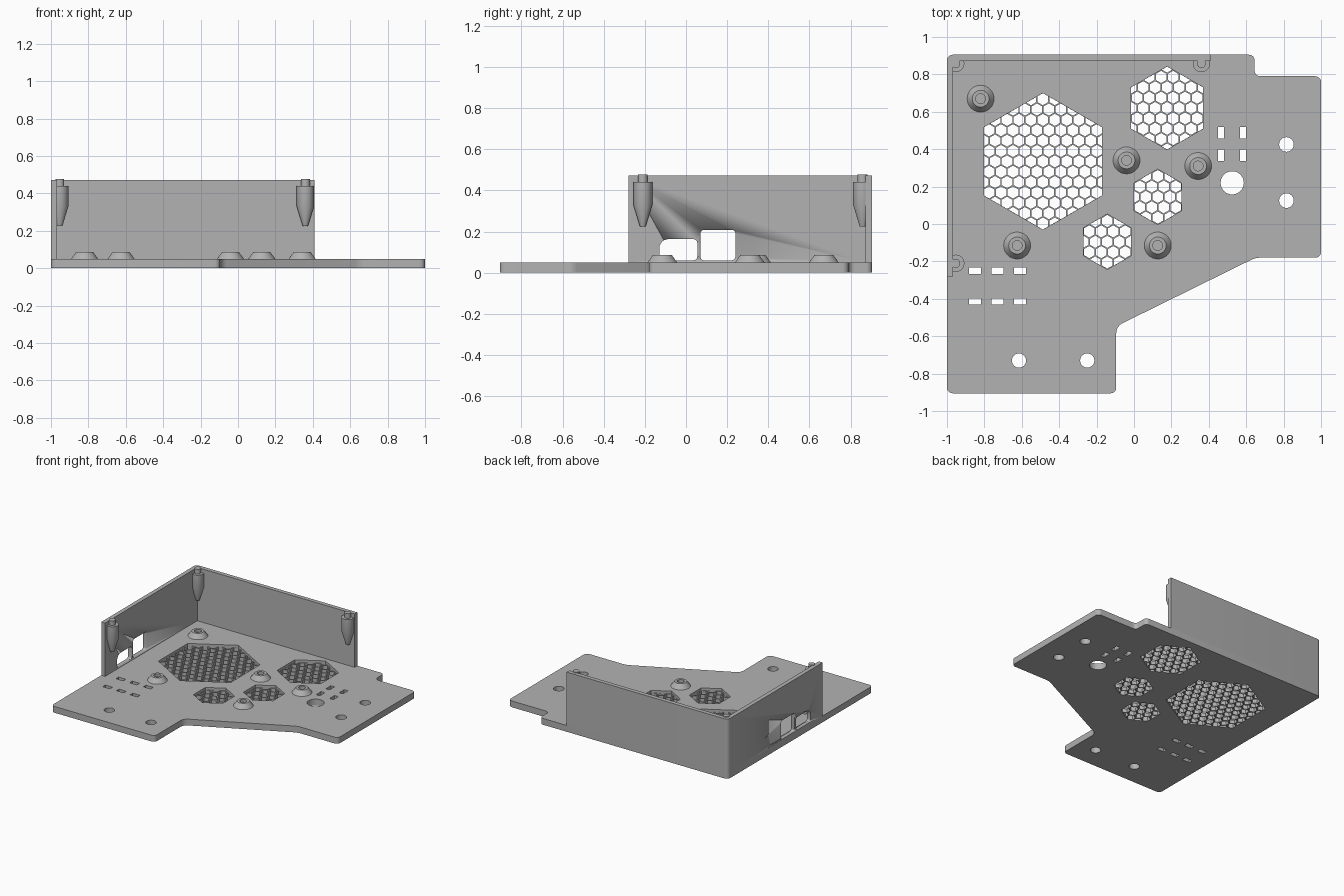
import bpy, bmesh
from math import sin, cos, pi, radians, sqrt
from mathutils import Vector, Matrix

if "Cube" in bpy.data.objects:
    bpy.data.objects.remove(bpy.data.objects["Cube"])

PLATE = 0.05
WALL_TOP = 0.472
GRILLE = 0.03

grey = bpy.data.materials.new("plain grey")
grey.use_nodes = True
grey.diffuse_color = (0.45, 0.45, 0.45, 1)
grey.node_tree.nodes["Principled BSDF"].inputs["Base Color"].default_value = grey.diffuse_color


def add_object(name, bm):
    mesh = bpy.data.meshes.new(name)
    bm.to_mesh(mesh)
    bm.free()
    mesh.materials.append(grey)
    ob = bpy.data.objects.new(name, mesh)
    bpy.context.collection.objects.link(ob)
    bpy.ops.object.select_all(action="DESELECT")
    ob.select_set(True)
    bpy.context.view_layer.objects.active = ob
    bpy.ops.object.shade_smooth_by_angle(angle=radians(30))
    return ob


def prism(name, loops, z0, z1, matrix=Matrix()):
    """Extrude an outline with holes, given as 2D loops."""
    curve = bpy.data.curves.new(name, "CURVE")
    curve.dimensions = "2D"
    curve.fill_mode = "BOTH"
    curve.extrude = (z1 - z0) / 2
    for loop in loops:
        spline = curve.splines.new("POLY")
        spline.points.add(len(loop) - 1)
        for point, (x, y) in zip(spline.points, loop):
            point.co = (x, y, 0, 1)
        spline.use_cyclic_u = True
    temp = bpy.data.objects.new(name, curve)
    bpy.context.collection.objects.link(temp)
    graph = bpy.context.evaluated_depsgraph_get()
    mesh = bpy.data.meshes.new_from_object(temp.evaluated_get(graph))
    bm = bmesh.new()
    bm.from_mesh(mesh)
    bpy.data.objects.remove(temp)
    bpy.data.curves.remove(curve)
    bpy.data.meshes.remove(mesh)
    bmesh.ops.remove_doubles(bm, verts=bm.verts, dist=1e-5)
    bmesh.ops.recalc_face_normals(bm, faces=bm.faces)
    bmesh.ops.transform(bm, verts=bm.verts,
                        matrix=matrix @ Matrix.Translation((0, 0, (z0 + z1) / 2)))
    return add_object(name, bm)


def rounded(corners, steps=6):
    """Replace each (x, y, radius) corner by a tangent arc."""
    result = []
    for i, (x, y, r) in enumerate(corners):
        p = Vector((x, y))
        a = (Vector(corners[i - 1][:2]) - p).normalized()
        b = (Vector(corners[(i + 1) % len(corners)][:2]) - p).normalized()
        if r == 0:
            result.append(tuple(p))
            continue
        half = a.angle(b) / 2
        centre = p + (a + b).normalized() * (r / sin(half))
        start = p + a * (r / sin(half) * cos(half)) - centre
        end = p + b * (r / sin(half) * cos(half)) - centre
        turn = start.angle_signed(end)
        for k in range(steps + 1):
            t = -turn * k / steps
            result.append((centre.x + start.x * cos(t) - start.y * sin(t),
                           centre.y + start.x * sin(t) + start.y * cos(t)))
    return result


def polygon(x, y, r, n=32):
    return [(x + r * sin(2 * pi * k / n), y + r * cos(2 * pi * k / n)) for k in range(n)]


def rectangle(x, y, w, h):
    return [(x + sx * w / 2, y + sy * h / 2) for sx, sy in ((-1, -1), (1, -1), (1, 1), (-1, 1))]


def clip(poly, centre, apothem):
    """Cut a convex polygon to a pointy-top hexagon."""
    for k in range(6):
        n = Vector((cos(k * pi / 3), sin(k * pi / 3)))
        cut = []
        for i, q in enumerate(poly):
            p = poly[i - 1]
            dp = (Vector(p) - centre).dot(n) - apothem
            dq = (Vector(q) - centre).dot(n) - apothem
            if dp * dq < 0:
                cut.append(tuple(Vector(p).lerp(Vector(q), dp / (dp - dq))))
            if dq <= 0:
                cut.append(q)
        poly = cut
    return poly


def area(poly):
    return abs(sum(poly[i - 1][0] * q[1] - q[0] * poly[i - 1][1] for i, q in enumerate(poly))) / 2


def lathe(name, profile, x, y, steps=32):
    bm = bmesh.new()
    verts = [bm.verts.new((r, 0, z)) for r, z in profile]
    edges = [bm.edges.new(pair) for pair in zip(verts, verts[1:])]
    bmesh.ops.spin(bm, geom=verts + edges, cent=(0, 0, 0), axis=(0, 0, 1),
                   angle=2 * pi, steps=steps, use_merge=True)
    bmesh.ops.remove_doubles(bm, verts=bm.verts, dist=1e-5)
    bmesh.ops.recalc_face_normals(bm, faces=bm.faces)
    bmesh.ops.translate(bm, verts=bm.verts, vec=(x, y, 0))
    return add_object(name, bm)


# Base plate with its openings
outline = rounded([(-1, 0.905, 0.03), (0.645, 0.905, 0.03), (0.645, 0.79, 0.03), (1, 0.79, 0.03),
                   (1, -0.18, 0.03), (0.65, -0.18, 0.12), (-0.095, -0.547, 0.06),
                   (-0.095, -0.905, 0.03), (-1, -0.905, 0.03)])
vents = {"large_vent": (-0.487, 0.335, 0.365), "back_vent": (0.177, 0.62, 0.222),
         "middle_vent": (0.127, 0.145, 0.148), "front_vent": (-0.143, -0.095, 0.148)}
holes = [polygon(*v, 6) for v in vents.values()]
holes += [polygon(0.815, y, 0.039) for y in (0.425, 0.125)]
holes += [polygon(x, -0.73, 0.038) for x in (-0.615, -0.25)]
holes.append(polygon(0.525, 0.22, 0.062))
holes += [rectangle(x, y, 0.033, 0.063) for x in (0.465, 0.582) for y in (0.488, 0.368)]
holes += [rectangle(x, y, 0.063, 0.033) for x in (-0.85, -0.73, -0.61) for y in (-0.25, -0.415)]
prism("base_plate", [outline] + holes, 0, PLATE)

# Honeycomb grilles set into the vents
PITCH, CELL = 0.064, 0.0325
for name, (cx, cy, r) in vents.items():
    loops = [polygon(cx, cy, r + 0.003, 6)]
    centre = Vector((cx, cy))
    for row in range(-8, 9):
        for col in range(-8, 9):
            x = cx + PITCH * (col + 0.5 * (row % 2))
            y = cy + PITCH * row * sqrt(3) / 2
            cell = clip(polygon(x, y, CELL, 6), centre, r * sqrt(3) / 2 - 0.0005)
            if len(cell) > 2 and area(cell) > 0.0001:
                loops.append(cell)
    prism(name + "_grille", loops, 0, GRILLE)

# Left and back walls, with two port windows through the left one
walls = prism("corner_walls", [rounded([
    (-1, -0.28, 0), (-0.967, -0.28, 0), (-0.967, 0.872, 0),
    (0.41, 0.872, 0), (0.41, 0.905, 0), (-1, 0.905, 0.03)])], PLATE, WALL_TOP)
side_on = Matrix(((0, 0, 1, 0), (1, 0, 0, 0), (0, 1, 0, 0), (0, 0, 0, 1)))
windows = [[(-0.13, 0.06, 0.02), (0.055, 0.06, 0.02), (0.055, 0.163, 0.02), (-0.13, 0.163, 0.045)],
           [(0.07, 0.06, 0.018), (0.24, 0.06, 0.018), (0.24, 0.208, 0.018), (0.07, 0.208, 0.018)]]
for window in windows:
    cutter = prism("window_cutter", [rounded(window)], -1.1, -0.9, side_on)
    cutter.hide_render = True
    bpy.context.view_layer.objects.active = walls
    cut = walls.modifiers.new("window", "BOOLEAN")
    cut.operation = "DIFFERENCE"
    cut.solver = "EXACT"
    cut.object = cutter
    bpy.ops.object.modifier_apply(modifier=cut.name)
    bpy.data.objects.remove(cutter)

# Pointed posts with locating pins, grown out of the walls
post = [(0, 0.225), (0.014, 0.225), (0.046, 0.33), (0.046, 0.44),
        (0.024, 0.44), (0.024, 0.477), (0, 0.477)]
for name, x, y in (("left_front_post", -0.953, -0.21), ("corner_post", -0.953, 0.858),
                   ("back_right_post", 0.36, 0.858)):
    lathe(name, post, x, y)

# Conical standoffs with blind screw holes
standoff = [(0, PLATE), (0.072, PLATE), (0.045, 0.087), (0.026, 0.087), (0.026, 0.065), (0, 0.065)]
for i, (x, y) in enumerate([(-0.82, 0.67), (-0.04, 0.34), (0.343, 0.31),
                            (-0.625, -0.115), (0.127, -0.115)]):
    lathe(f"standoff_{i + 1}", standoff, x, y)
